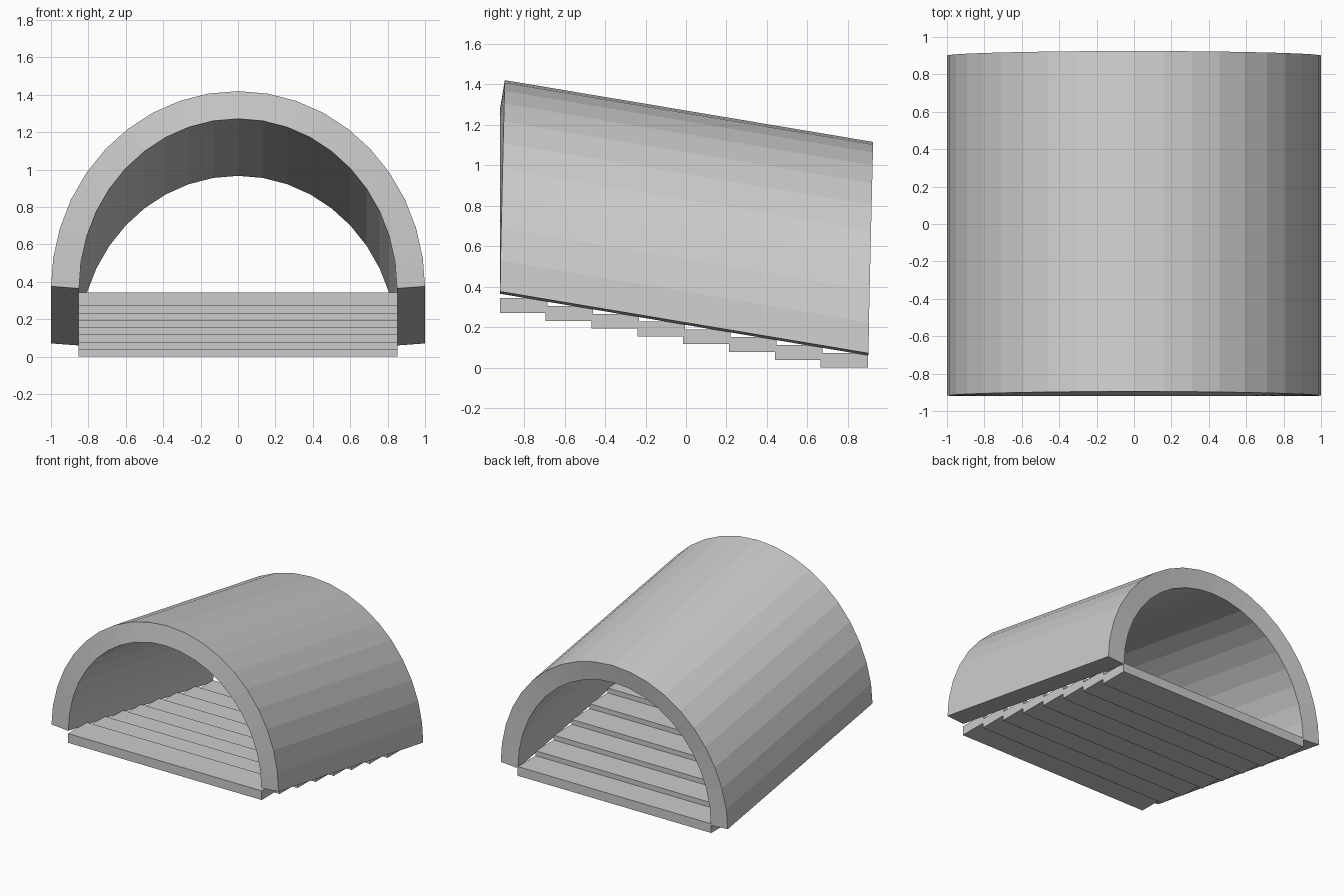
import bpy, bmesh
from math import sin, cos, pi
from mathutils import Vector

if "Cube" in bpy.data.objects:
    bpy.data.objects.remove(bpy.data.objects["Cube"])

SEG = 20                      # arch segments
Y0, Y1 = -0.92, 0.90          # tunnel ends
FOOT0, FOOT1 = 0.365, 0.06    # inner foot height at each end
A, B, THICK = 0.85, 0.907, 0.15
SLOPE = (FOOT0 - FOOT1) / (Y1 - Y0)


def finish(bm, name):
    bmesh.ops.recalc_face_normals(bm, faces=bm.faces[:])
    mesh = bpy.data.meshes.new(name)
    bm.to_mesh(mesh)
    bm.free()
    obj = bpy.data.objects.new(name, mesh)
    bpy.context.collection.objects.link(obj)
    return obj


# Sloping vault: inner arch sheet thickened outward along its normals
bm = bmesh.new()
rows = []
for i in range(SEG + 1):
    t = pi * i / SEG
    half = pi / SEG / 2
    tn = min(max(t, half), pi - half)
    n = Vector((cos(tn) / A, SLOPE * sin(tn) / B, sin(tn) / B)).normalized()
    inner = [Vector((A * cos(t), y, f + B * sin(t)))
             for y, f in ((Y0, FOOT0), (Y1, FOOT1))]
    outer = [p + n * THICK for p in inner]
    rows.append([bm.verts.new(p) for p in (inner[0], inner[1], outer[1], outer[0])])
for a, b in zip(rows, rows[1:]):
    for k in range(4):
        j = (k + 1) % 4
        bm.faces.new((a[k], a[j], b[j], b[k]))
bm.faces.new(rows[0])
bm.faces.new(rows[-1])
finish(bm, "vault")

# Stair treads descending toward the back
STEPS, DEPTH, HEIGHT = 8, 0.235, 0.073
for i in range(STEPS):
    f = i / (STEPS - 1)
    y = Y0 + DEPTH / 2 + f * (Y1 - Y0 - DEPTH)
    z = HEIGHT / 2 + (1 - f) * 0.27
    bm = bmesh.new()
    bmesh.ops.create_cube(bm, size=1)
    bmesh.ops.scale(bm, vec=(1.705, DEPTH, HEIGHT), verts=bm.verts)
    bmesh.ops.translate(bm, vec=(0, y, z), verts=bm.verts)
    finish(bm, f"step_{i + 1}")
